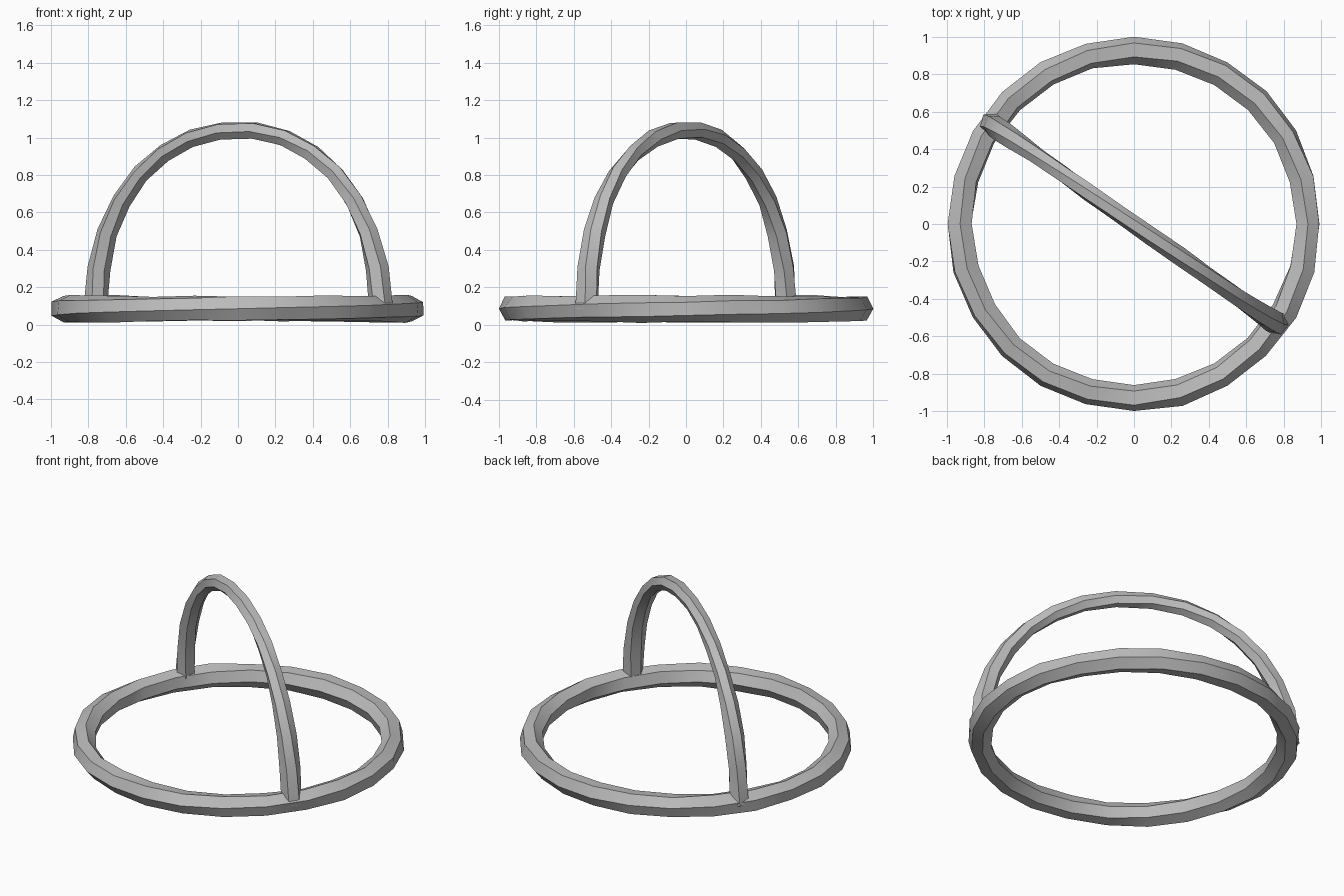
import bpy
import bmesh
import math
import random
from mathutils import Vector

cube = bpy.data.objects.get("Cube")
if cube:
    bpy.data.objects.remove(cube, do_unlink=True)

random.seed(4)
SIDES = 6
RING_R, RING_Z = 0.93, 0.085
ARCH_ANGLE = math.radians(-35)

grey = bpy.data.materials.new("plain grey")
grey.use_nodes = True
colour = (0.5, 0.5, 0.5, 1)
grey.diffuse_color = colour
grey.node_tree.nodes["Principled BSDF"].inputs["Base Color"].default_value = colour


def tube(name, path, normals, binormal, radii, twist, closed):
    """Sweep an uneven, slowly twisting polygon along a planar path."""
    bm = bmesh.new()
    loops = []
    for i, (p, n, r) in enumerate(zip(path, normals, radii)):
        loop = []
        for k in range(SIDES):
            a = math.tau * (k + 0.5) / SIDES + twist * i
            rk = r * random.uniform(0.93, 1.07)
            loop.append(bm.verts.new(p + rk * (math.cos(a) * n + math.sin(a) * binormal)))
        loops.append(loop)
    count = len(loops)
    for i in range(count if closed else count - 1):
        a, b = loops[i], loops[(i + 1) % count]
        # A closed tube joins its last loop one side further round
        shift = round(twist * count / (math.tau / SIDES)) if closed and i == count - 1 else 0
        for k in range(SIDES):
            a0, a1 = a[k], a[(k + 1) % SIDES]
            b0, b1 = b[(k + shift) % SIDES], b[(k + 1 + shift) % SIDES]
            bm.faces.new((a0, a1, b1))
            bm.faces.new((a0, b1, b0))
    if not closed:
        bm.faces.new(loops[0])
        bm.faces.new(loops[-1])
    bmesh.ops.recalc_face_normals(bm, faces=bm.faces)
    mesh = bpy.data.meshes.new(name)
    bm.to_mesh(mesh)
    bm.free()
    mesh.materials.append(grey)
    obj = bpy.data.objects.new(name, mesh)
    bpy.context.collection.objects.link(obj)
    bpy.ops.object.select_all(action="DESELECT")
    obj.select_set(True)
    bpy.context.view_layer.objects.active = obj
    bpy.ops.object.shade_smooth_by_angle(angle=math.radians(50))
    return obj


up = Vector((0, 0, 1))

# Base ring lying flat
steps = 24
outward = [Vector((math.cos(math.tau * i / steps), math.sin(math.tau * i / steps), 0))
           for i in range(steps)]
tube("base_ring", [RING_R * d + RING_Z * up for d in outward], outward, up,
     [0.072] * steps, math.tau / SIDES * 2 / steps, True)

# Arched handle spanning the ring diagonally, with flared feet
along = Vector((math.cos(ARCH_ANGLE), math.sin(ARCH_ANGLE), 0))
across = along.cross(up)
steps = 15
path, normals, radii = [], [], []
for i in range(steps + 1):
    t = math.pi * i / steps
    c, s = math.cos(t), math.sin(t)
    reach = math.copysign(abs(c) ** 0.95, c)
    path.append(RING_R * reach * along + (RING_Z + 0.955 * s ** 0.95) * up)
    normals.append((c * along + s * up).normalized())
    radii.append(0.048 + 0.016 * abs(c) ** 6)
tube("arched_handle", path, normals, across, radii, math.radians(9), False)
